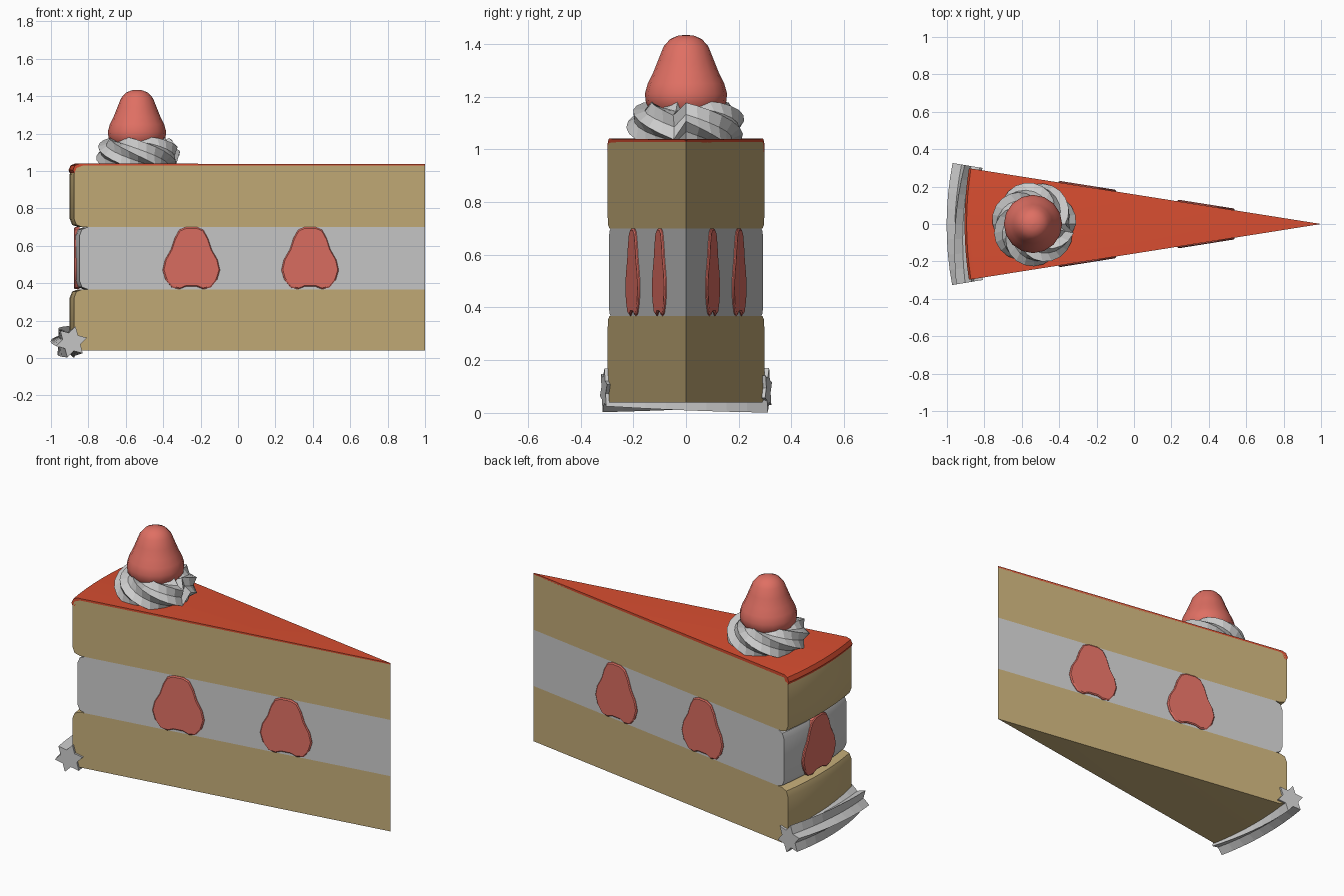
import bpy, bmesh
from math import sin, cos, pi, radians
from mathutils import Vector, Matrix

if "Cube" in bpy.data.objects:
    bpy.data.objects.remove(bpy.data.objects["Cube"])


def mat(name, rgb):
    m = bpy.data.materials.new(name)
    m.diffuse_color = (*rgb, 1)
    m.use_nodes = True
    m.node_tree.nodes["Principled BSDF"].inputs["Base Color"].default_value = m.diffuse_color
    return m


SPONGE = mat("sponge", (0.56, 0.42, 0.19))
ICING = mat("icing", (0.68, 0.075, 0.03))
BERRY = mat("berry", (0.74, 0.16, 0.125))
TIP = Vector((1, 0, 0))
HALF = radians(9)


def finish(name, bm, material=None, smooth=None):
    bmesh.ops.remove_doubles(bm, verts=bm.verts, dist=0.0005)
    bmesh.ops.recalc_face_normals(bm, faces=bm.faces)
    me = bpy.data.meshes.new(name)
    bm.to_mesh(me)
    bm.free()
    ob = bpy.data.objects.new(name, me)
    bpy.context.collection.objects.link(ob)
    if material:
        me.materials.append(material)
    if smooth:
        bpy.ops.object.select_all(action='DESELECT')
        ob.select_set(True)
        bpy.context.view_layer.objects.active = ob
        bpy.ops.object.shade_smooth_by_angle(angle=radians(smooth))
    return ob


def loft(bm, rings, closed=False):
    """Skin a list of vertex rings; cap both ends unless closed."""
    rings = [[bm.verts.new(p) for p in r] for r in rings]
    n = len(rings[0])
    pairs = list(zip(rings, rings[1:]))
    if closed:
        pairs.append((rings[-1], rings[0]))
    else:
        bm.faces.new(rings[0])
        bm.faces.new(rings[-1])
    for a, b in pairs:
        for i in range(n):
            j = (i + 1) % n
            bm.faces.new((a[i], a[j], b[j], b[i]))


def wedge(name, profile, material=None):
    """Sweep a (radius, z) profile around the tip of the slice."""
    bm = bmesh.new()
    rings = []
    for k in range(9):
        a = pi - HALF + 2 * HALF * k / 8
        rings.append([TIP + Vector((r * cos(a), r * sin(a), z)) for r, z in profile])
    loft(bm, rings)
    return finish(name, bm, material, 35)


def layer(name, R, z0, z1, material=None):
    return wedge(name, [(0, z0), (R - .045, z0), (R - .013, z0 + .012), (R, z0 + .045),
                        (R, z1 - .045), (R - .013, z1 - .012), (R - .045, z1), (0, z1)], material)


# Cake layers and icing
layer("lower_sponge", 1.9, 0.04, 0.367, SPONGE)
layer("cream_filling", 1.87, 0.367, 0.70)
layer("upper_sponge", 1.9, 0.70, 1.028, SPONGE)
wedge("icing", [(0, 1.024), (0, 1.036), (1.87, 1.04), (1.895, 1.03), (1.906, 1.005),
                (1.9, 0.99), (1.885, 0.99), (1.87, 1.022)], ICING)


# Strawberry slices pressed into the filling
def berry_slice(name, pos, yaw):
    half = [(.03, .70), (.065, .685), (.09, .64), (.11, .58), (.142, .525), (.155, .47),
            (.14, .42), (.105, .377), (.065, .368), (.03, .382)]
    out = [(x, z) for x, z in half] + [(-x, z) for x, z in reversed(half)]
    m = Matrix.Translation(pos) @ Matrix.Rotation(yaw, 4, 'Z')
    bm = bmesh.new()
    rings = []
    for y, s in ((.02, 1), (-.004, 1), (-.009, .96)):
        rings.append([m @ Vector((x * s, y, .53 + (z - .53) * s)) for x, z in out])
    loft(bm, rings)
    return finish(name, bm, BERRY, 35)


for i, x in enumerate((-0.25, 0.385)):
    d = (1 - x) * sin(HALF) / cos(HALF)
    berry_slice(f"front_berry_slice_{i + 1}", (x, -d, 0), HALF)
    berry_slice(f"rear_berry_slice_{i + 1}", (x, d, 0), pi - HALF)
berry_slice("back_berry_slice", (-0.868, 0, 0), -pi / 2)


# Piped cream: a six-pointed star swept along an arc with twist
def piping(name, center, R, r_out, r_in, a0, a1, steps, t0, twist, closed=False):
    bm = bmesh.new()
    rings = []
    for k in range(steps if closed else steps + 1):
        f = k / steps
        a = a0 + (a1 - a0) * f
        ring = []
        for i in range(12):
            t = t0 + twist * f + i * pi / 6
            r = r_in if i % 2 else r_out
            rad = R + r * cos(t)
            ring.append(Vector(center) + Vector((rad * cos(a), rad * sin(a), r * sin(t))))
        rings.append(ring)
    loft(bm, rings, closed)
    return finish(name, bm)


piping("base_cream_border", (1, 0, 0.086), 1.916, 0.086, 0.05,
       pi + radians(9.4), pi - radians(9.4), 8, radians(45), radians(35))
piping("cream_swirl", (-0.535, 0, 1.09), 0.135, 0.092, 0.066,
       0, 2 * pi, 28, radians(10), -radians(420), True)

# Whole strawberry on top
bm = bmesh.new()
prof = [(.001, 1.10), (.09, 1.11), (.13, 1.14), (.152, 1.175), (.156, 1.21), (.145, 1.25),
        (.125, 1.29), (.105, 1.34), (.085, 1.39), (.06, 1.418), (.03, 1.431), (.001, 1.434)]
loft(bm, [[Vector((-0.54 + r * cos(k * pi / 8), r * sin(k * pi / 8), z)) for k in range(16)]
          for r, z in prof])
finish("top_strawberry", bm, BERRY, 60)
